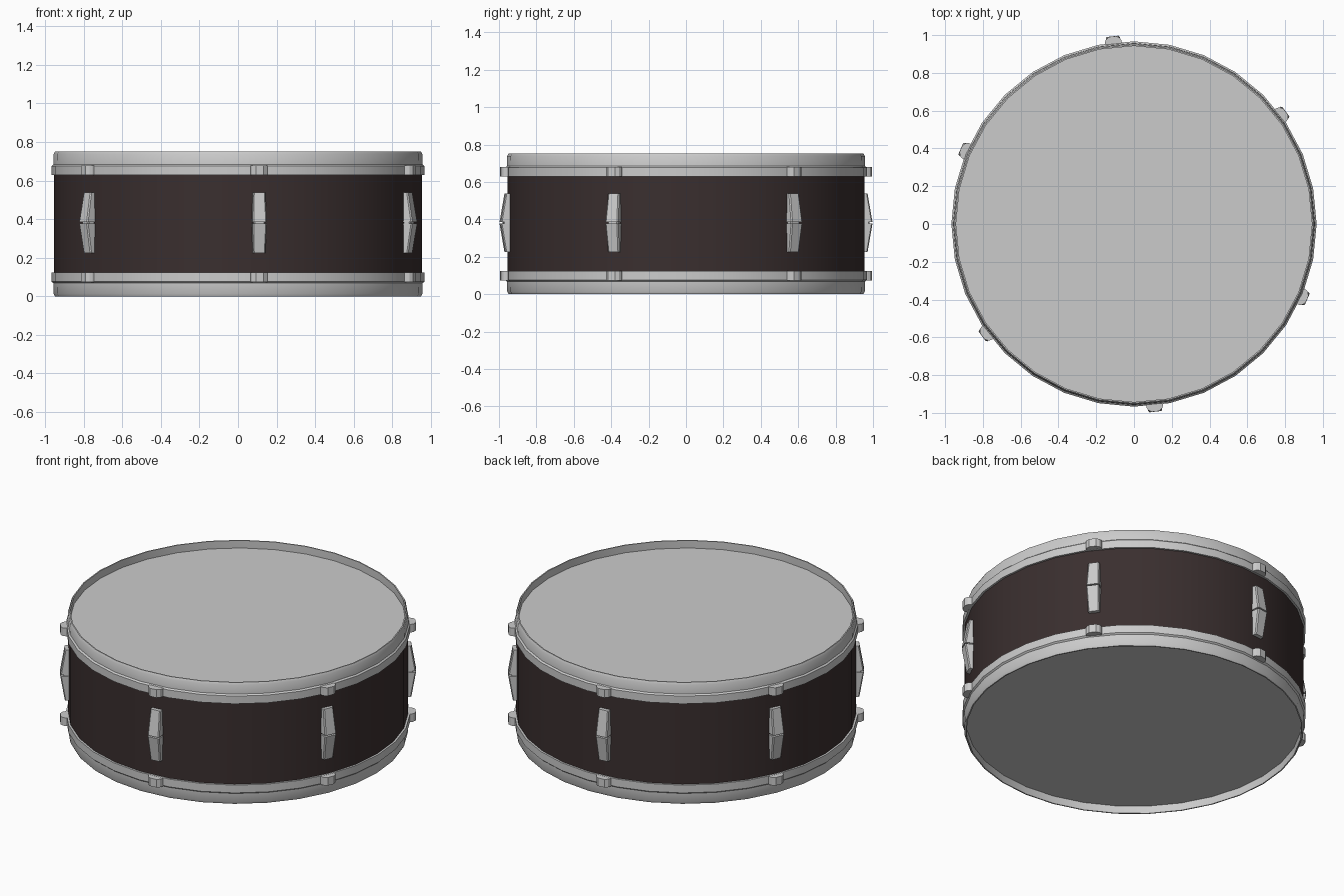
import bpy, bmesh
from math import cos, sin, pi, radians
from mathutils import Matrix

if "Cube" in bpy.data.objects:
    bpy.data.objects.remove(bpy.data.objects["Cube"], do_unlink=True)

SIDES = 32
HEIGHT = 0.752
LUG_ANGLES = [radians(-83.5 + 60 * i) for i in range(6)]


def material(name, colour):
    mat = bpy.data.materials.new(name)
    mat.use_nodes = True
    mat.diffuse_color = colour
    mat.node_tree.nodes["Principled BSDF"].inputs["Base Color"].default_value = colour
    return mat


silver = material("light_grey", (0.6, 0.6, 0.6, 1))
wood = material("dark_brown", (0.042, 0.028, 0.028, 1))


def finish(name, bm, mat, smooth=False):
    bmesh.ops.recalc_face_normals(bm, faces=bm.faces)
    mesh = bpy.data.meshes.new(name)
    bm.to_mesh(mesh)
    bm.free()
    mesh.materials.append(mat)
    obj = bpy.data.objects.new(name, mesh)
    bpy.context.collection.objects.link(obj)
    if smooth:
        bpy.ops.object.select_all(action='DESELECT')
        obj.select_set(True)
        bpy.context.view_layer.objects.active = obj
        bpy.ops.object.shade_smooth_by_angle(angle=radians(30))
    return obj


def lathe(name, profile, mat):
    """Revolve a closed (radius, z) profile around the vertical axis."""
    bm = bmesh.new()
    rings = [[bm.verts.new((r * cos(2 * pi * i / SIDES), r * sin(2 * pi * i / SIDES), z))
              for i in range(SIDES)] for r, z in profile]
    for a, b in zip(rings, rings[1:] + rings[:1]):
        for i in range(SIDES):
            j = (i + 1) % SIDES
            bm.faces.new((a[i], a[j], b[j], b[i]))
    return finish(name, bm, mat, True)


def loft(bm, lower, upper, angle):
    """Solid between two (radius, sideways, z) outlines, turned to an angle."""
    rot = Matrix.Rotation(angle, 3, 'Z')
    a, b = [[bm.verts.new(p) for p in loop] for loop in (lower, upper)]
    for v in a + b:
        v.co = rot @ v.co
    n = len(a)
    bm.faces.new(a)
    bm.faces.new(b)
    for i in range(n):
        j = (i + 1) % n
        bm.faces.new((a[i], a[j], b[j], b[i]))


# Shell
lathe("shell", [(0.955, 0.10), (0.955, 0.65), (0.93, 0.65), (0.93, 0.10)], wood)

# Hoops, drum heads and claws, mirrored top to bottom
HOOP = [(0.945, 0.628), (0.967, 0.628), (0.967, 0.676), (0.958, 0.684),
        (0.956, 0.738), (0.949, 0.752), (0.942, 0.752), (0.942, 0.69)]
CLAW = [(0.94, -0.046), (0.972, -0.044), (0.986, -0.038), (0.999, -0.02),
        (0.999, 0.02), (0.986, 0.038), (0.972, 0.044), (0.94, 0.046)]


def flip(z, top):
    return z if top else HEIGHT - z


for side, top in (("top", True), ("bottom", False)):
    lathe(side + "_hoop", [(r, flip(z, top)) for r, z in HOOP], silver)

    bm = bmesh.new()
    bmesh.ops.create_circle(bm, cap_ends=True, segments=SIDES, radius=0.947,
                            matrix=Matrix.Translation((0, 0, flip(0.705, top))))
    head = finish(side + "_head", bm, silver)
    if not top:
        head.data.flip_normals()

    bm = bmesh.new()
    for angle in LUG_ANGLES:
        loft(bm, [(r, s, flip(0.629, top)) for r, s in CLAW],
             [(r, s, flip(0.679, top)) for r, s in CLAW], angle)
    finish(side + "_claws", bm, silver)


# Lugs: two tapering wedges meeting at mid height
def lug_outline(radius, half_width, z):
    return [(0.94, -half_width, z), (radius - 0.006, -half_width, z),
            (radius, -half_width + 0.006, z), (radius, half_width - 0.006, z),
            (radius - 0.006, half_width, z), (0.94, half_width, z)]


bm = bmesh.new()
for angle in LUG_ANGLES:
    for direction in (1, -1):
        mid = 0.381
        loft(bm, lug_outline(1.0, 0.037, mid + direction * 0.004),
             lug_outline(0.974, 0.032, mid + direction * 0.157), angle)
    # recessed bridge between the wedges
    loft(bm, lug_outline(0.985, 0.03, 0.375), lug_outline(0.985, 0.03, 0.387), angle)
finish("tension_lugs", bm, silver)
